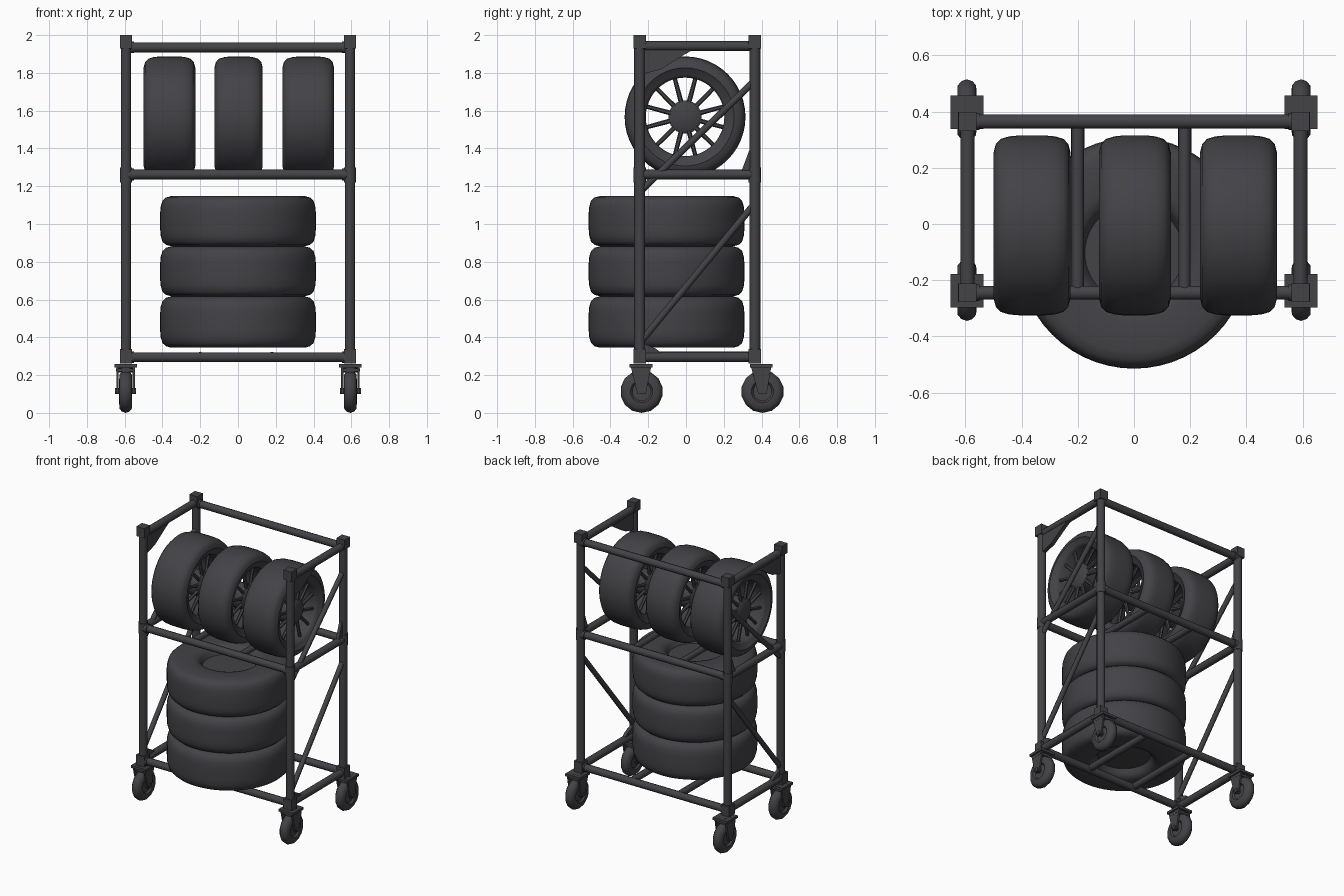
import bpy, bmesh, math
from mathutils import Vector, Matrix

if "Cube" in bpy.data.objects:
    bpy.data.objects.remove(bpy.data.objects["Cube"])

mat = bpy.data.materials.new("charcoal grey")
mat.diffuse_color = (0.056, 0.055, 0.062, 1)
mat.use_nodes = True
mat.node_tree.nodes["Principled BSDF"].inputs["Base Color"].default_value = mat.diffuse_color


def finish(name, bm, smooth=None):
    bmesh.ops.remove_doubles(bm, verts=bm.verts, dist=1e-5)
    bmesh.ops.recalc_face_normals(bm, faces=bm.faces)
    me = bpy.data.meshes.new(name)
    bm.to_mesh(me)
    bm.free()
    ob = bpy.data.objects.new(name, me)
    bpy.context.collection.objects.link(ob)
    me.materials.append(mat)
    if smooth:
        bpy.ops.object.select_all(action='DESELECT')
        ob.select_set(True)
        bpy.context.view_layer.objects.active = ob
        bpy.ops.object.shade_smooth_by_angle(angle=math.radians(smooth))
    return ob


def add_tube(bm, a, b, r, sides=10, r2=None):
    a, b = Vector(a), Vector(b)
    d = b - a
    m = Matrix.Translation((a + b) / 2) @ d.to_track_quat('Z', 'Y').to_matrix().to_4x4()
    bmesh.ops.create_cone(bm, cap_ends=True, segments=sides, radius1=r,
                          radius2=r if r2 is None else r2, depth=d.length, matrix=m)


def tube(name, a, b, r, sides=10):
    bm = bmesh.new()
    add_tube(bm, a, b, r, sides)
    return finish(name, bm, 50)


def add_box(bm, c, s):
    bmesh.ops.create_cube(bm, size=1, matrix=Matrix.Translation(c) @ Matrix.Diagonal((*s, 1)))


def box(name, c, s):
    bm = bmesh.new()
    add_box(bm, c, s)
    return finish(name, bm)


def prism(name, pts, x0, x1):
    # yz outline extruded along x
    bm = bmesh.new()
    f = bm.faces.new([bm.verts.new((x0, y, z)) for y, z in pts])
    ext = bmesh.ops.extrude_face_region(bm, geom=[f])["geom"]
    bmesh.ops.translate(bm, vec=(x1 - x0, 0, 0),
                        verts=[v for v in ext if isinstance(v, bmesh.types.BMVert)])
    return finish(name, bm)


def lathe(bm, profile, place, closed, n=48):
    # profile of (radius, axial), revolved about local z then placed
    vs = [bm.verts.new((r, 0, a)) for r, a in profile]
    es = [bm.edges.new(p) for p in zip(vs, vs[1:])]
    if closed:
        es.append(bm.edges.new((vs[-1], vs[0])))
    bmesh.ops.spin(bm, geom=vs + es, cent=(0, 0, 0), axis=(0, 0, 1),
                   angle=2 * math.pi, steps=n, use_duplicate=False)
    bmesh.ops.remove_doubles(bm, verts=bm.verts, dist=1e-5)
    bmesh.ops.transform(bm, matrix=place, verts=bm.verts)


def outer_half(R, r, w):
    # hub edge -> sidewall -> shoulder -> tread crown, on the + side
    return [(r, w - .03), (r + .015, w - .012), (r + .05, w - .003), (R - .06, w),
            (R - .03, w - .008), (R - .012, w - .025), (R - .003, w - .055), (R, w * .35)]


def mirrored(p):
    return p + [(r, -a) for r, a in reversed(p)]


# frame
FX, YF, YB = 0.593, -0.245, 0.365
for sx, side in ((-1, "left"), (1, "right")):
    x = sx * FX
    for y, end in ((YF, "front"), (YB, "back")):
        tag = f"{end}_{side}"
        tube(f"post_{tag}", (x, y, .27), (x, y, 1.97), .029)
        # corner fittings at the top and sleeves at the rail joints
        box(f"top_fitting_{tag}", (x, y, 1.965), (.064, .066, .07))
        box(f"foot_fitting_{tag}", (x, y, .30), (.066, .066, .075))
        tube(f"mid_sleeve_{tag}", (x, y, 1.22), (x, y, 1.30), .033)
    for z, lev in ((.295, "bottom"), (1.262, "middle"), (1.942, "top")):
        tube(f"side_rail_{lev}_{side}", (x, YF, z), (x, YB, z), .026)
    # diagonal braces
    for z0, z1, lev in ((.37, 1.11, "lower"), (1.17, 1.76, "upper")):
        tube(f"diagonal_{lev}_{side}", (x, YF, z0), (x, YB, z1), .018, 8)
    # gussets
    prism(f"top_gusset_{side}", [(-.24, 1.95), (.06, 1.935), (-.02, 1.89), (-.13, 1.82), (-.24, 1.79)],
          x - .014, x + .014)
    prism(f"foot_gusset_{side}", [(-.23, .30), (-.11, .30), (-.16, .34), (-.23, .37)], x - .012, x + .012)
    prism(f"middle_gusset_{side}", [(.29, 1.27), (.36, 1.27), (.36, 1.42), (.335, 1.39)],
          x - .012, x + .012)

for y, z, name in ((YF, .295, "front_bottom"), (YB, .295, "back_bottom"),
                   (YF, 1.262, "front_middle"), (YB, 1.262, "back_middle"), (YB, 1.935, "back_top")):
    tube(f"rail_{name}", (-FX, y, z), (FX, y, z), .026)
    for sx, s in ((-1, "left"), (1, "right")):
        tube(f"rail_socket_{name}_{s}", (sx * .55, y, z), (sx * FX, y, z), .031)

# cross bars carrying the wheels
for x in (-.2, .18):
    tube("cross_bar_middle", (x, YF, 1.258), (x, YB, 1.258), .022, 8)
    tube("cross_bar_bottom", (x, YF, .30), (x, YB, .30), .024, 8)

# castors
for sx in (-1, 1):
    for yp, yw in ((-.238, -.235), (.398, .405)):
        x = sx * .595
        box("castor_plate", (x, yp, .25), (.118, .12, .018))
        bm = bmesh.new()
        add_tube(bm, (x, yp, .215), (x, yp, .26), .04)
        add_box(bm, (x, yp, .228), (.10, .085, .016))
        finish("castor_swivel", bm, 40)
        for s in (-1, 1):
            xc = x + s * .043
            prism("castor_fork", [(yp - .053, .24), (yp + .053, .24), (yw + .022, .10), (yw - .022, .10)],
                  xc - .006, xc + .006)
        tube("castor_axle", (x - .056, yw, .115), (x + .056, yw, .115), .016, 8)
        bm = bmesh.new()
        prof = [(0, .022), (.05, .022), (.06, .034), (.09, .033), (.106, .02), (.113, 0)]
        lathe(bm, prof + [(r, -a) for r, a in reversed(prof[:-1])],
              Matrix.Translation((x, yw, .113)) @ Matrix.Rotation(math.pi / 2, 4, 'Y'), False, 14)
        finish("castor_wheel", bm, 40)

# standing spoked wheels on the upper shelf
for cx, w in ((-.363, .137), (.003, .128), (.372, .137)):
    place = Matrix.Translation((cx, -.005, 1.567)) @ Matrix.Rotation(math.pi / 2, 4, 'Y')
    bm = bmesh.new()
    lathe(bm, mirrored(outer_half(.32, .208, w)), place, True)
    finish("upper_tyre", bm, 50)
    bm = bmesh.new()
    hw = w - .035
    lathe(bm, [(0, hw + .008), (.07, hw + .008), (.088, hw - .005), (.088, -hw + .005),
               (.07, -hw - .008), (0, -hw - .008)], place, False, 24)
    finish("wheel_hub", bm, 40)
    bm = bmesh.new()
    for i in range(12):
        t = 2 * math.pi * (i + .5) / 12
        d = Vector((0, math.cos(t), math.sin(t)))
        c = Vector((cx, -.005, 1.567))
        for s in (-1, 1):
            o = Vector((s * (hw - .01), 0, 0))
            add_tube(bm, c + d * .07 + o, c + d * .215 + o, .013, 6, .011)
    finish("wheel_spokes", bm)

# stack of large lying tyres with recessed centres
for z0, z1 in ((.345, .617), (.617, .882), (.882, 1.148)):
    w = (z1 - z0) / 2
    half = [(0, w - .06), (.175, w - .06)] + outer_half(.412, .19, w)
    bm = bmesh.new()
    lathe(bm, mirrored(half), Matrix.Translation((0, -.103, (z0 + z1) / 2)), False, 56)
    finish("stacked_tyre", bm, 50)
